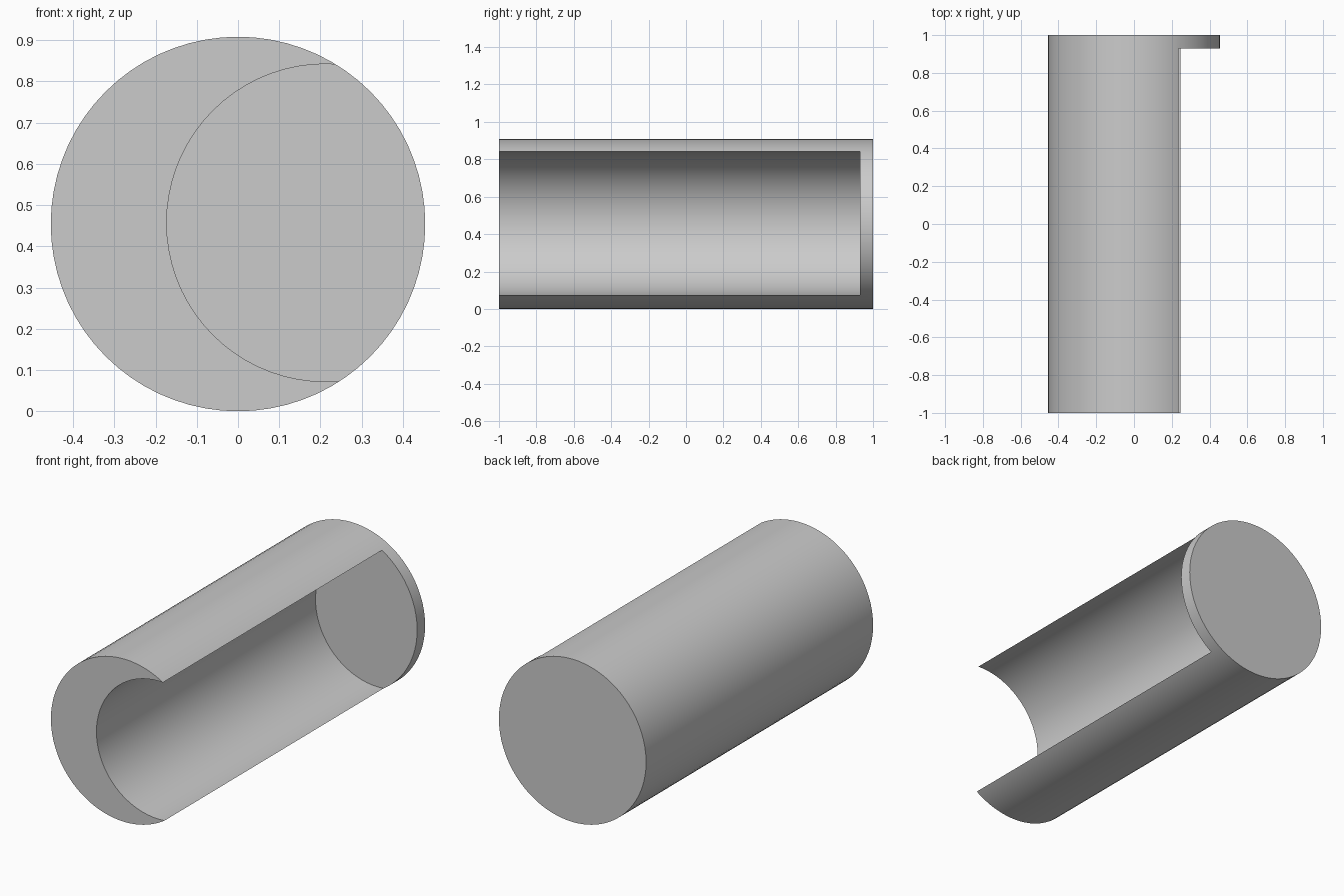
import bpy
import math

cube = bpy.data.objects.get("Cube")
if cube:
    bpy.data.objects.remove(cube, do_unlink=True)

RADIUS = 0.454
END_WALL = 0.07


def cylinder(name, radius, x, z, y0, y1):
    """Cylinder lying along y between y0 and y1."""
    bpy.ops.mesh.primitive_cylinder_add(
        vertices=72, radius=radius, depth=y1 - y0,
        location=(x, (y0 + y1) / 2, z), rotation=(math.pi / 2, 0, 0))
    obj = bpy.context.object
    obj.name = name
    return obj


# Plain grey finish
grey = bpy.data.materials.new("plain_grey")
grey.use_nodes = True
colour = (0.6, 0.6, 0.6, 1)
grey.diffuse_color = colour
grey.node_tree.nodes["Principled BSDF"].inputs["Base Color"].default_value = colour

# Solid drum with an off-centre round channel that stops at the back wall
body = cylinder("channelled_cylinder", RADIUS, 0, RADIUS, -1, 1)
body.data.materials.append(grey)
cutter = cylinder("channel_cutter", 0.385, 0.212, 0.457, -1.2, 1 - END_WALL)
cutter.data.materials.append(grey)
cutter.hide_render = True

cut = body.modifiers.new("channel", "BOOLEAN")
cut.operation = "DIFFERENCE"
cut.solver = "EXACT"
cut.object = cutter

bpy.ops.object.select_all(action="DESELECT")
body.select_set(True)
bpy.context.view_layer.objects.active = body
bpy.ops.object.modifier_apply(modifier=cut.name)
bpy.data.objects.remove(cutter, do_unlink=True)

# Smooth round walls, crisp rims
bpy.ops.object.shade_smooth_by_angle(angle=math.radians(30))
